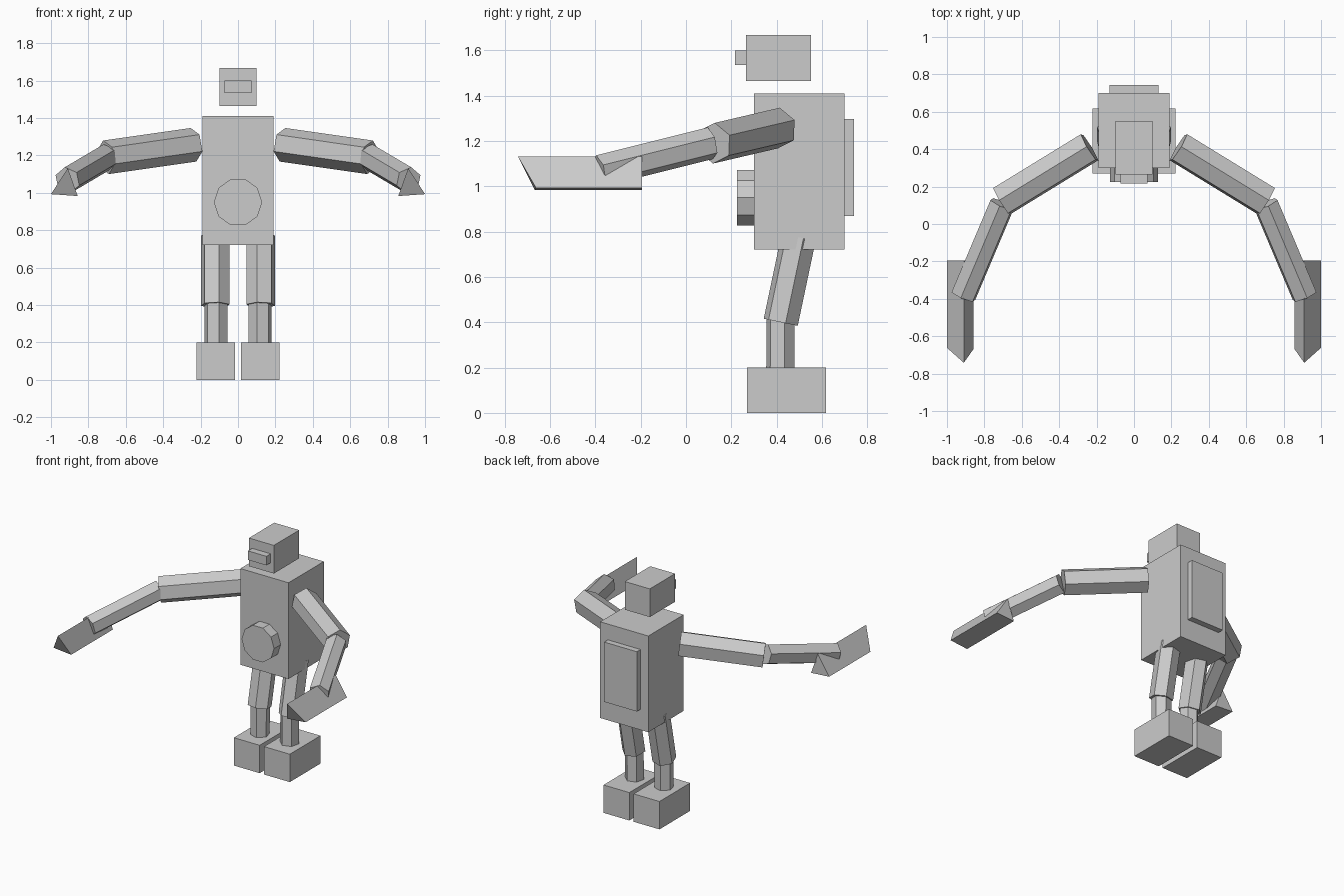
import bpy, bmesh, math
from mathutils import Vector

if "Cube" in bpy.data.objects:
    bpy.data.objects.remove(bpy.data.objects["Cube"])

grey = bpy.data.materials.new("plain_grey")
grey.use_nodes = True
grey.diffuse_color = (0.6, 0.6, 0.6, 1)
grey.node_tree.nodes["Principled BSDF"].inputs["Base Color"].default_value = (0.6, 0.6, 0.6, 1)


def finish(name, bm):
    bmesh.ops.recalc_face_normals(bm, faces=bm.faces)
    mesh = bpy.data.meshes.new(name)
    bm.to_mesh(mesh)
    bm.free()
    mesh.materials.append(grey)
    obj = bpy.data.objects.new(name, mesh)
    bpy.context.scene.collection.objects.link(obj)
    return obj


def box(name, x, y, z):
    """Box from (min, max) ranges."""
    bm = bmesh.new()
    bmesh.ops.create_cube(bm, size=1)
    for v in bm.verts:
        v.co = Vector([r[0] + (c + 0.5) * (r[1] - r[0]) for c, r in zip(v.co, (x, y, z))])
    return finish(name, bm)


def loft(name, start, end):
    """Solid between two matching outlines."""
    bm = bmesh.new()
    a = [bm.verts.new(p) for p in start]
    b = [bm.verts.new(p) for p in end]
    bm.faces.new(a)
    bm.faces.new(b)
    for i in range(len(a)):
        j = (i + 1) % len(a)
        bm.faces.new((a[i], a[j], b[j], b[i]))
    return finish(name, bm)


def tube(name, p, q, radius, sides=6, twist=0, up=(0, 0, 1)):
    """Faceted cylinder from p to q, its first corner twisted away from up."""
    p, q, up = Vector(p), Vector(q), Vector(up)
    axis = (q - p).normalized()
    u = (up - axis * up.dot(axis)).normalized()
    h = u.cross(axis)
    ring = []
    for i in range(sides):
        t = math.radians(twist) + math.tau * i / sides
        ring.append(radius * (math.cos(t) * u + math.sin(t) * h))
    return loft(name, [p + r for r in ring], [q + r for r in ring])


# Torso, head and attachments
box("torso", (-0.191, 0.191), (0.30, 0.70), (0.72, 1.41))
box("head", (-0.099, 0.099), (0.265, 0.552), (1.465, 1.667))
box("mouth_block", (-0.073, 0.073), (0.217, 0.265), (1.535, 1.60))
box("back_panel", (-0.13, 0.13), (0.70, 0.742), (0.868, 1.297))
tube("belly_disc", (0, 0.30, 0.95), (0, 0.225, 0.95), 0.129, sides=10, up=(1, 0, 0))

for side, s in (("left", 1), ("right", -1)):
    # Arm
    elbow = (s * 0.706, 0.123, 1.19)
    tube(side + "_upper_arm", (s * 0.238, 0.41, 1.257), elbow, 0.091, twist=s * 7)
    tube(side + "_forearm", (s * 0.704, 0.107, 1.19), (s * 0.912, -0.385, 1.067), 0.072, twist=s * 7)
    # Wedge hand: triangle section with a raked front
    ridge, inner, outer = (s * 0.91, 1.132), (s * 0.857, 0.983), (s * 1.0, 0.993)
    back = [(x, -0.194, z) for x, z in (ridge, inner, outer)]
    front = [(x, y, z) for (x, z), y in zip((ridge, inner, outer), (-0.742, -0.667, -0.662))]
    loft(side + "_hand", back, front)
    # Leg and foot
    tube(side + "_thigh", (s * 0.121, 0.497, 0.775), (s * 0.121, 0.418, 0.40), 0.079, twist=s * 16, up=(s, 0, 0))
    tube(side + "_shin", (s * 0.117, 0.418, 0.42), (s * 0.117, 0.416, 0.18), 0.064, twist=s * 16, up=(s, 0, 0))
    box(side + "_foot", sorted((s * 0.017, s * 0.222)), (0.27, 0.618), (0, 0.20))
